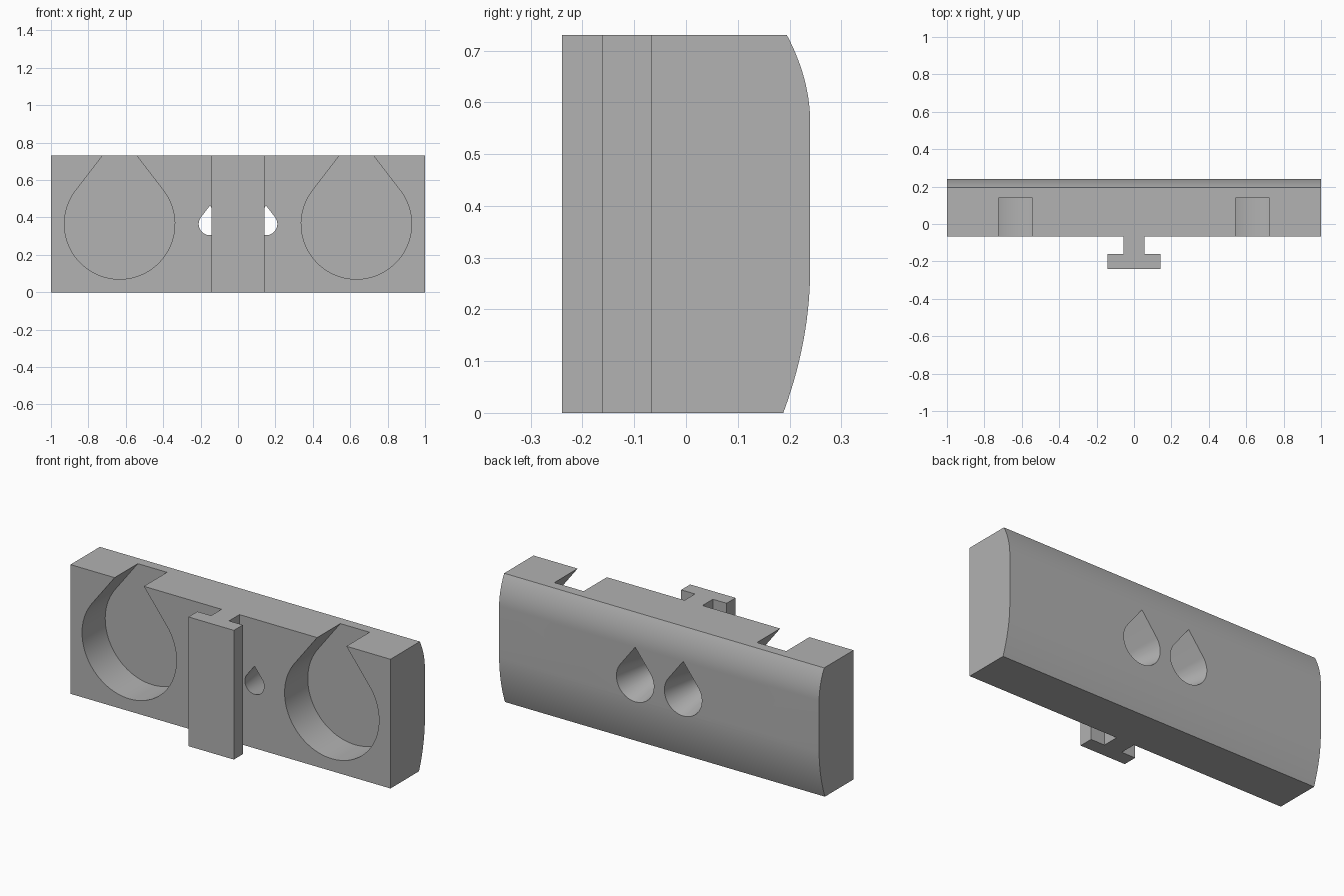
import bpy, bmesh, math

if "Cube" in bpy.data.objects:
    bpy.data.objects.remove(bpy.data.objects["Cube"], do_unlink=True)

HEIGHT = 0.73
FRONT, BACK = -0.067, 0.24      # body faces in y
MID_Z = 0.365

grey = bpy.data.materials.new("grey plastic")
grey.use_nodes = True
colour = (0.445, 0.445, 0.445, 1)
grey.diffuse_color = colour
grey.node_tree.nodes["Principled BSDF"].inputs["Base Color"].default_value = colour


def loft(name, ring_a, ring_b):
    """Solid between two matching rings of points."""
    bm = bmesh.new()
    a = [bm.verts.new(p) for p in ring_a]
    b = [bm.verts.new(p) for p in ring_b]
    bm.faces.new(a)
    bm.faces.new(b)
    for i in range(len(a)):
        j = (i + 1) % len(a)
        bm.faces.new((a[i], a[j], b[j], b[i]))
    bmesh.ops.recalc_face_normals(bm, faces=bm.faces)
    mesh = bpy.data.meshes.new(name)
    bm.to_mesh(mesh)
    bm.free()
    mesh.materials.append(grey)
    obj = bpy.data.objects.new(name, mesh)
    bpy.context.collection.objects.link(obj)
    return obj


def teardrop(x, y, r, steps=64):
    """Circle with a pointed top formed by two tangent lines."""
    tangent = math.radians(37.6)
    sweep = math.pi + 2 * tangent
    ring = [(x, y, MID_Z + r / math.sin(tangent))]
    for i in range(steps + 1):
        a = tangent - sweep * i / steps
        ring.append((x + r * math.cos(a), y, MID_Z + r * math.sin(a)))
    return ring


def select_only(obj):
    bpy.ops.object.select_all(action="DESELECT")
    obj.select_set(True)
    bpy.context.view_layer.objects.active = obj


def cut(obj, cutter):
    cutter.hide_render = True
    mod = obj.modifiers.new("cut", "BOOLEAN")
    mod.operation = "DIFFERENCE"
    mod.solver = "EXACT"
    mod.object = cutter
    select_only(obj)
    bpy.ops.object.modifier_apply(modifier=mod.name)
    bpy.data.objects.remove(cutter, do_unlink=True)


# Body: side profile with a back that curves in at the bottom and top
N = 14
low, high = 0.28, 0.56
profile = [(FRONT, 0)]
profile += [(BACK - 0.052 * (1 - i / N) ** 2, low * i / N) for i in range(N + 1)]
profile += [(BACK - 0.045 * (i / N) ** 2, high + (HEIGHT - high) * i / N) for i in range(N + 1)]
profile.append((FRONT, HEIGHT))
body = loft("body", [(-1, y, z) for y, z in profile], [(1, y, z) for y, z in profile])

for side in (-1, 1):
    # Large pocket in the front, open at the top
    x = side * 0.633
    cut(body, loft("pocket_cutter", teardrop(x, -0.1, 0.295), teardrop(x, 0.14, 0.295)))
    # Tapered through hole, wider at the back
    x = side * 0.15
    cut(body, loft("hole_cutter", teardrop(x, -0.1, 0.054), teardrop(x, 0.28, 0.1244)))

select_only(body)
bpy.ops.object.shade_smooth_by_angle(angle=math.radians(20))

# T-shaped rail on the front
half = [(0.056, FRONT), (0.056, -0.16), (0.142, -0.16), (0.142, -BACK)]
outline = half + [(-x, y) for x, y in reversed(half)]
loft("rail", [(x, y, 0) for x, y in outline], [(x, y, HEIGHT) for x, y in outline])
